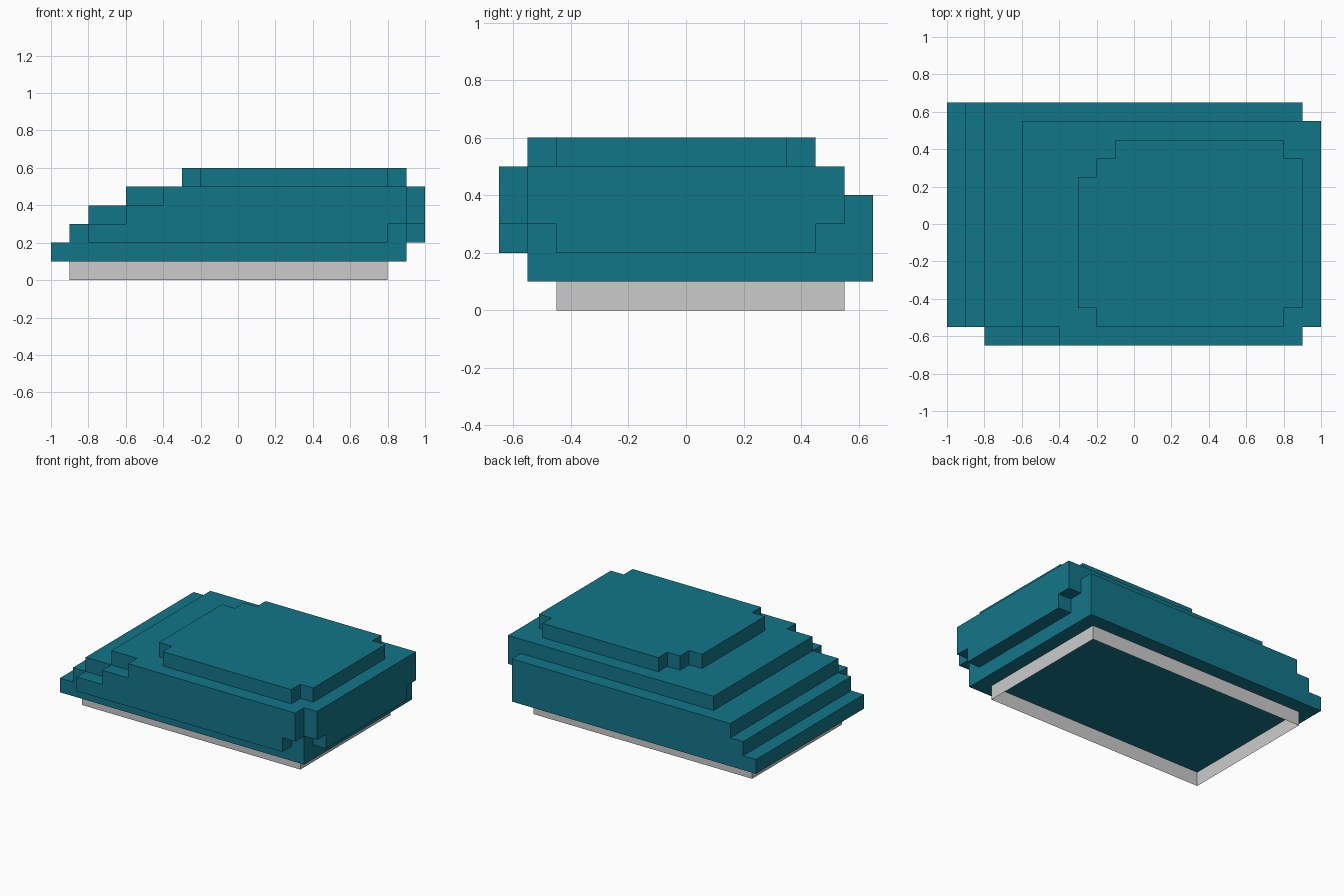
import bpy, bmesh

if "Cube" in bpy.data.objects:
    bpy.data.objects.remove(bpy.data.objects["Cube"])

U = 0.1  # grid step of the blocky model

teal = bpy.data.materials.new("teal")
teal.diffuse_color = (0.006, 0.18, 0.25, 1)
teal.use_nodes = True
teal.node_tree.nodes["Principled BSDF"].inputs["Base Color"].default_value = teal.diffuse_color


def slab(name, outline, level, mat=None, frame=0):
    """Extrude an outline by one grid step; frame > 0 leaves only a rim."""
    bm = bmesh.new()
    face = bm.faces.new([bm.verts.new((x * U, y * U, level * U)) for x, y in outline])
    if frame:
        bmesh.ops.inset_individual(bm, faces=[face], thickness=frame * U)
        bmesh.ops.delete(bm, geom=[face], context='FACES_ONLY')
    ext = bmesh.ops.extrude_face_region(bm, geom=bm.faces[:], use_keep_orig=True)
    top = [v for v in ext["geom"] if isinstance(v, bmesh.types.BMVert)]
    bmesh.ops.translate(bm, verts=top, vec=(0, 0, U))
    bmesh.ops.recalc_face_normals(bm, faces=bm.faces[:])
    me = bpy.data.meshes.new(name)
    bm.to_mesh(me)
    bm.free()
    if mat:
        me.materials.append(mat)
    ob = bpy.data.objects.new(name, me)
    bpy.context.collection.objects.link(ob)
    return ob


def rect(x0, y0, x1, y1):
    return [(x0, y0), (x1, y0), (x1, y1), (x0, y1)]


# Grey open base frame
slab("base_frame", rect(-9, -4.5, 8, 5.5), 0, frame=1)

# Teal body, bottom to top
slab("body_bottom", rect(-10, -5.5, 9, 6.5), 1, teal)
slab("body_lower",
     [(-9, -5.5), (-8, -5.5), (-8, -6.5), (8, -6.5), (8, -5.5), (9, -5.5),
      (9, -4.5), (10, -4.5), (10, 4.5), (9, 4.5), (9, 6.5), (-9, 6.5)], 2, teal)
slab("body_middle",
     [(-8, -5.5), (-6, -5.5), (-6, -6.5), (9, -6.5), (9, -5.5), (10, -5.5),
      (10, 5.5), (9, 5.5), (9, 6.5), (-8, 6.5)], 3, teal)
slab("body_upper",
     [(-6, -5.5), (-4, -5.5), (-4, -6.5), (9, -6.5), (9, -5.5), (10, -5.5),
      (10, 5.5), (-6, 5.5)], 4, teal)

# Raised top plate with stepped corners
slab("top_plate",
     [(-3, -4.5), (-2, -4.5), (-2, -5.5), (8, -5.5), (8, -4.5), (9, -4.5),
      (9, 3.5), (8, 3.5), (8, 4.5), (-1, 4.5), (-1, 3.5), (-2, 3.5),
      (-2, 2.5), (-3, 2.5)], 5, teal)
